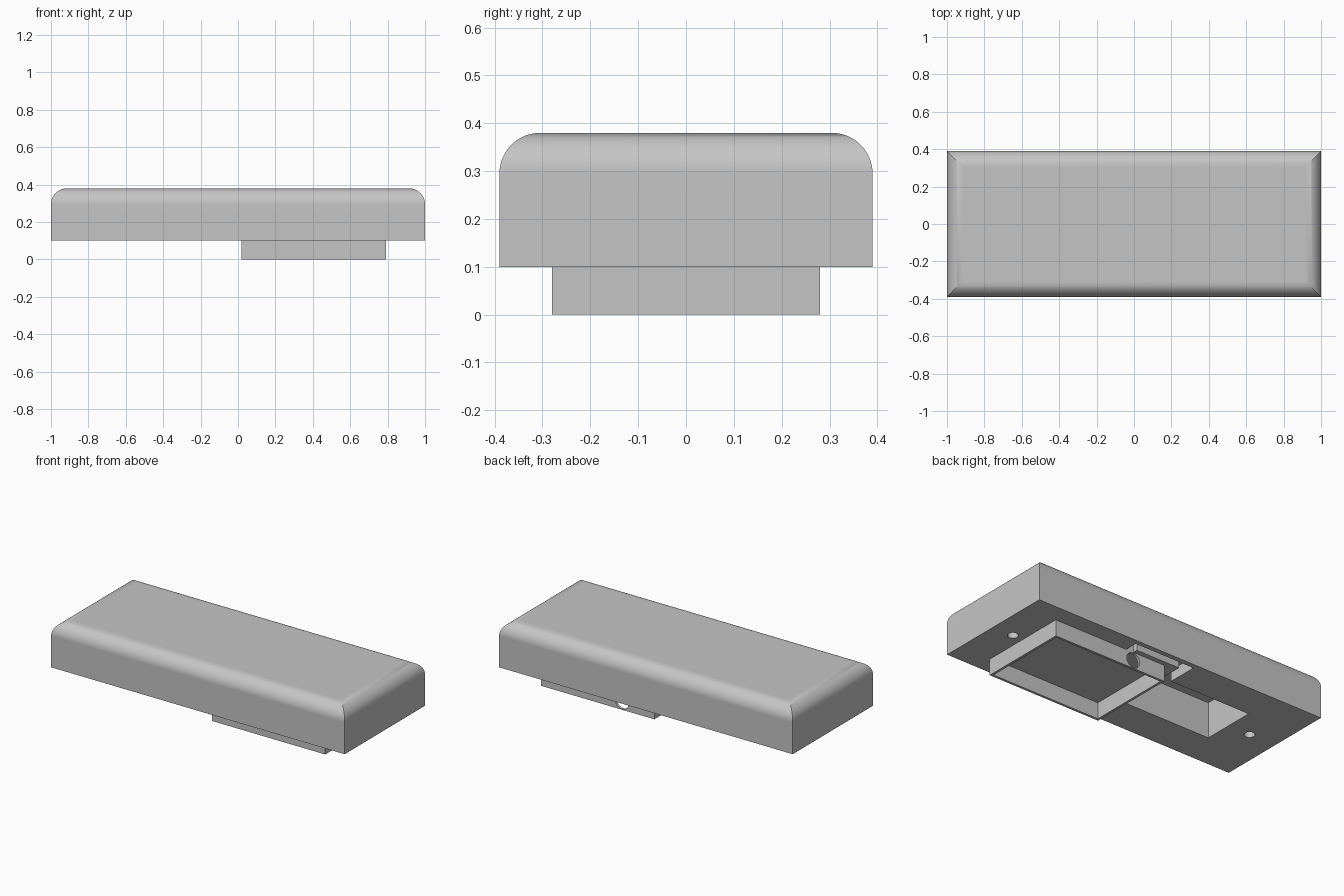
import bpy, bmesh, math

old = bpy.data.objects.get("Cube")
if old:
    bpy.data.objects.remove(old, do_unlink=True)

grey = bpy.data.materials.new("plain_grey")
grey.use_nodes = True
colour = (0.56, 0.56, 0.56, 1)
grey.diffuse_color = colour
grey.node_tree.nodes["Principled BSDF"].inputs["Base Color"].default_value = colour


def make_object(name, bm):
    bmesh.ops.recalc_face_normals(bm, faces=bm.faces)
    mesh = bpy.data.meshes.new(name)
    bm.to_mesh(mesh)
    bm.free()
    mesh.materials.append(grey)
    obj = bpy.data.objects.new(name, mesh)
    bpy.context.collection.objects.link(obj)
    return obj


def loft(name, rings):
    """Skin a stack of closed outlines and cap both ends."""
    bm = bmesh.new()
    loops = [[bm.verts.new(p) for p in ring] for ring in rings]
    n = len(loops[0])
    for low, high in zip(loops, loops[1:]):
        for i in range(n):
            j = (i + 1) % n
            bm.faces.new((low[i], low[j], high[j], high[i]))
    bm.faces.new(loops[0][::-1])
    bm.faces.new(loops[-1])
    return make_object(name, bm)


def prism(name, outline, z0, z1):
    return loft(name, [[(x, y, z) for x, y in outline] for z in (z0, z1)])


def rect(x0, x1, y0, y1):
    return [(x0, y0), (x1, y0), (x1, y1), (x0, y1)]


def circle(cx, cy, r, n=32):
    return [(cx + r * math.cos(math.tau * i / n), cy + r * math.sin(math.tau * i / n))
            for i in range(n)]


def activate(obj):
    bpy.ops.object.select_all(action="DESELECT")
    obj.select_set(True)
    bpy.context.view_layer.objects.active = obj


def cut(obj, cutter):
    activate(obj)
    mod = obj.modifiers.new("cut", "BOOLEAN")
    mod.operation, mod.solver, mod.object = "DIFFERENCE", "EXACT", cutter
    bpy.ops.object.modifier_apply(modifier=mod.name)
    bpy.data.objects.remove(cutter, do_unlink=True)


def smooth(obj):
    activate(obj)
    bpy.ops.object.shade_smooth_by_angle(angle=math.radians(30))
    obj.modifiers.new("flat_normals", "WEIGHTED_NORMAL").keep_sharp = True


# Body: straight sides with rounded, mitred top edges
HALF_X, HALF_Y, BASE, TOP, ROUND = 1.0, 0.39, 0.1, 0.38, 0.085
STEPS = 14


def body_ring(inset, z):
    hx, hy = HALF_X - inset, HALF_Y - inset
    return [(x, y, z) for x, y in rect(-hx, hx, -hy, hy)]


rings = [body_ring(0, BASE)]
for i in range(STEPS + 1):
    a = math.pi / 2 * i / STEPS
    rings.append(body_ring(ROUND * (1 - math.cos(a)), TOP - ROUND + ROUND * math.sin(a)))
body = loft("body", rings)

# Deep compartment in the underside
cut(body, prism("compartment_cutter", rect(-0.67, 0.0, -0.17, 0.17), 0.0, 0.32))

# Shallow cable channel from the compartment round to the frame
channel = [(-0.12, 0.1), (-0.12, 0.36), (0.29, 0.36), (0.29, 0.28),
           (0.24, 0.28), (0.24, 0.31), (-0.06, 0.31), (-0.06, 0.1)]
cut(body, prism("channel_cutter", channel, 0.0, 0.17))

# Screw holes near both ends
for x in (-0.82, 0.86):
    cut(body, prism("screw_hole_cutter", circle(x, 0, 0.03), 0.0, 0.22))
smooth(body)

# Thin-walled open frame under the body
WALL = 0.015
frame = prism("lower_frame", rect(0.02, 0.79, -0.28, 0.28), 0.0, BASE)
cut(frame, prism("frame_cutter",
                 rect(0.02 + WALL, 0.79 - WALL, -0.28 + WALL, 0.28 - WALL), -0.1, 0.2))

# Round cable hole in the rear wall of the frame
hole = [[(x, y, z) for x, z in circle(0.24, 0.05, 0.046)] for y in (0.2, 0.35)]
cut(frame, loft("cable_hole_cutter", hole))
smooth(frame)
